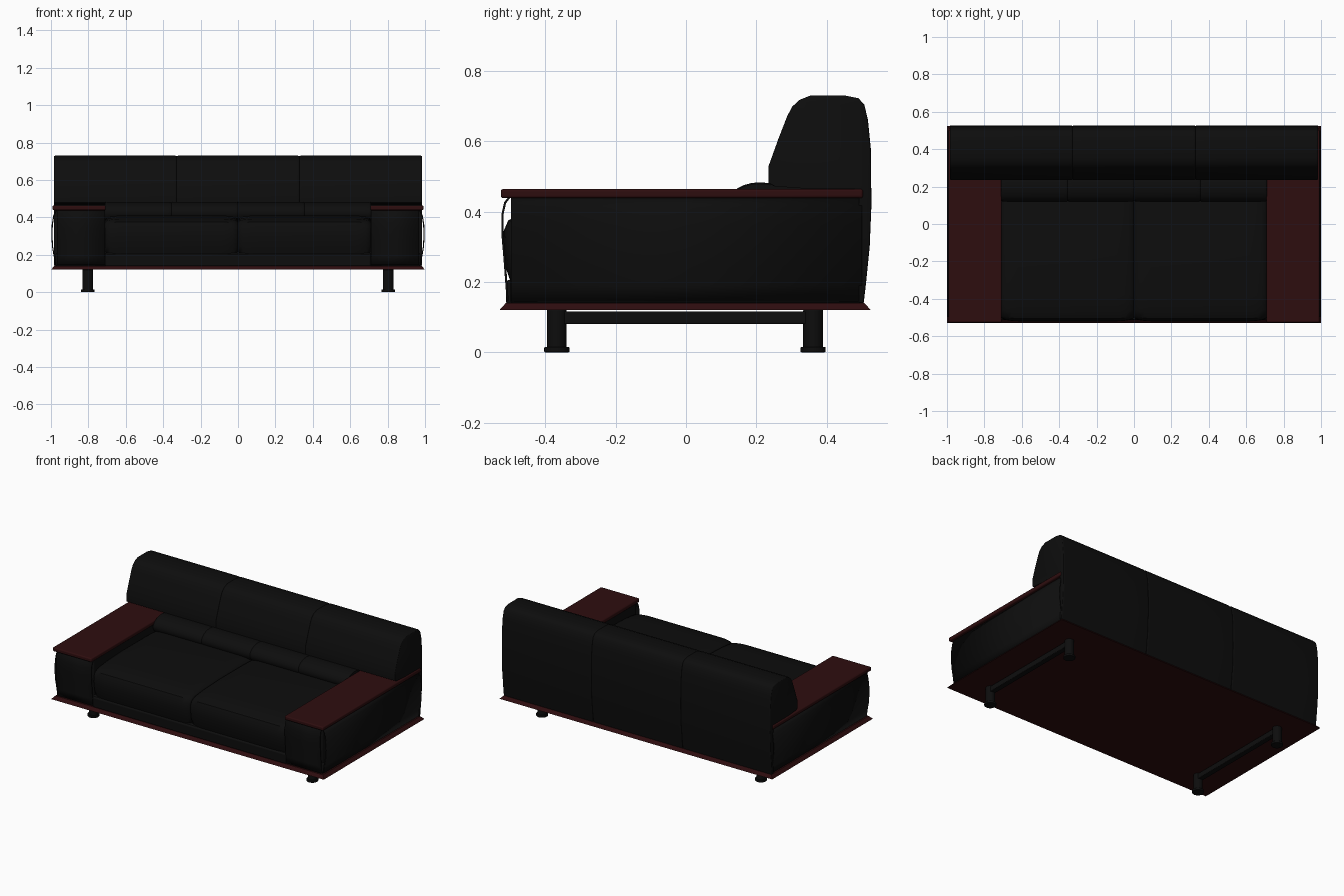
import bpy, bmesh, math
from mathutils import Vector

if "Cube" in bpy.data.objects:
    bpy.data.objects.remove(bpy.data.objects["Cube"])


def material(name, rgb):
    m = bpy.data.materials.new(name)
    m.diffuse_color = (*rgb, 1)
    m.use_nodes = True
    m.node_tree.nodes["Principled BSDF"].inputs["Base Color"].default_value = m.diffuse_color
    return m


BLACK = material("black leather", (0.004, 0.004, 0.004))
RED = material("dark red wood", (0.027, 0.004, 0.0045))


def finish(name, bm, mat, bevel=0.0, thick=0.0):
    bmesh.ops.recalc_face_normals(bm, faces=bm.faces)
    me = bpy.data.meshes.new(name)
    bm.to_mesh(me)
    bm.free()
    ob = bpy.data.objects.new(name, me)
    bpy.context.collection.objects.link(ob)
    me.materials.append(mat)
    if thick:
        mod = ob.modifiers.new("thickness", 'SOLIDIFY')
        mod.thickness, mod.offset = thick, 0
    if bevel:
        mod = ob.modifiers.new("bevel", 'BEVEL')
        mod.width, mod.segments, mod.limit_method = bevel, 3, 'ANGLE'
    bpy.ops.object.select_all(action='DESELECT')
    ob.select_set(True)
    bpy.context.view_layer.objects.active = ob
    bpy.ops.object.shade_smooth_by_angle(angle=math.radians(40))
    return ob


def box(name, x, y, z, mat, bevel=0.0, top_inset=0.0):
    bm = bmesh.new()
    bmesh.ops.create_cube(bm, size=1)
    for v in bm.verts:
        i = top_inset if v.co.z > 0 else 0
        v.co = [(a[0] + k) if c < 0 else (a[1] - k)
                for c, a, k in zip(v.co, (x, y, z), (i, i, 0))]
    return finish(name, bm, mat, bevel)


def pillow(name, profile, x0, x1, puff, rim, mat):
    """Loft a closed y-z profile along x, drawn in by puff over a rim at each end."""
    lo = [min(p[i] for p in profile) for i in (0, 1)]
    hi = [max(p[i] for p in profile) for i in (0, 1)]
    mid = [(a + b) / 2 for a, b in zip(lo, hi)]
    ends = [(rim * (1 - math.cos(a)), puff * (1 - math.sin(a)))
            for a in (math.radians(d) for d in (0, 22, 45, 68, 90))]
    stations = [(x0 + d, i) for d, i in ends] + [(x1 - d, i) for d, i in reversed(ends)]
    bm = bmesh.new()
    rings = []
    for x, inset in stations:
        s = [1 - 2 * inset / (h - l) for l, h in zip(lo, hi)]
        rings.append([bm.verts.new((x, mid[0] + (p[0] - mid[0]) * s[0],
                                    mid[1] + (p[1] - mid[1]) * s[1])) for p in profile])
    n = len(profile)
    for a, b in zip(rings, rings[1:]):
        for i in range(n):
            bm.faces.new((a[i], a[(i + 1) % n], b[(i + 1) % n], b[i]))
    bm.faces.new(rings[0])
    bm.faces.new(rings[-1])
    return finish(name, bm, mat)


def sheet(name, curve, start, end, along_x):
    """Thin bulged leather panel: curve gives (depth, z), swept from start to end."""
    bm = bmesh.new()
    rows = [[bm.verts.new((s, d, z) if along_x else (d, s, z)) for s in (start, end)]
            for d, z in curve]
    for a, b in zip(rows, rows[1:]):
        bm.faces.new((a[0], a[1], b[1], b[0]))
    return finish(name, bm, BLACK, thick=0.006)


def cylinder(name, x, y, z0, z1, r):
    bm = bmesh.new()
    bmesh.ops.create_cone(bm, cap_ends=True, segments=24, radius1=r, radius2=r, depth=z1 - z0)
    bmesh.ops.translate(bm, verts=bm.verts, vec=Vector((x, y, (z0 + z1) / 2)))
    return finish(name, bm, BLACK, bevel=0.003)


# Base board with sloped edge, and the upholstered frame above it
box("base_board", (-1, 1), (-0.53, 0.525), (0.12, 0.14), RED, top_inset=0.018)
box("seat_frame", (-0.975, 0.975), (-0.5, 0.5), (0.138, 0.21), BLACK, bevel=0.01)
box("front_apron", (-0.71, 0.71), (-0.512, -0.48), (0.138, 0.205), BLACK, bevel=0.008)

# Legs, feet, stretchers, arms (both sides)
for side, sx in (("left", -1), ("right", 1)):
    for end, y in (("front", -0.367), ("back", 0.361)):
        cylinder(f"{side}_{end}_leg", sx * 0.803, y, 0, 0.121, 0.028)
        cylinder(f"{side}_{end}_foot", sx * 0.803, y, 0, 0.015, 0.036)
    box(f"{side}_stretcher", sorted((sx * 0.785, sx * 0.821)), (-0.36, 0.35),
        (0.08, 0.116), BLACK, bevel=0.004)

    box(f"{side}_arm", sorted((sx * 0.71, sx * 0.968)), (-0.497, 0.5), (0.15, 0.445),
        BLACK, bevel=0.008)
    sheet(f"{side}_arm_side_panel",
          [(sx * d, z) for d, z in ((0.975, 0.145), (0.982, 0.19), (0.991, 0.24), (0.995, 0.3),
                                    (0.993, 0.36), (0.985, 0.41), (0.968, 0.443))],
          -0.497, 0.5, False)
    sheet(f"{side}_arm_front_panel",
          [(-0.507, 0.145), (-0.51, 0.19), (-0.516, 0.27), (-0.522, 0.34),
           (-0.522, 0.39), (-0.514, 0.425), (-0.5, 0.443)],
          sx * 0.71, sx * 0.968, True)
    box(f"{side}_arm_top", sorted((sx * 0.708, sx * 0.992)), (-0.526, 0.503),
        (0.438, 0.464), RED, bevel=0.007)

# Two seat cushions with crowned tops
seat = [(-0.497, 0.195), (-0.512, 0.24), (-0.52, 0.3), (-0.518, 0.345), (-0.505, 0.375),
        (-0.47, 0.392), (-0.38, 0.402), (-0.2, 0.41), (0.05, 0.41), (0.25, 0.4), (0.25, 0.195)]
for side, x0, x1 in (("left", -0.71, 0), ("right", 0, 0.71)):
    pillow(f"{side}_seat_cushion", seat, x0, x1, 0.022, 0.09, BLACK)

# Lumbar roll in four stitched sections
roll = [(0.21 + 0.09 * math.cos(a), 0.425 + 0.058 * math.sin(a))
        for a in (math.tau * i / 24 for i in range(24))]
for i in range(4):
    pillow(f"lumbar_roll_{i + 1}", roll, -0.71 + i * 0.355, -0.355 + i * 0.355,
           0.004, 0.02, BLACK)

# Backrest in three sections: hooked cushion above the arms, panel down the rear
back = [(0.235, 0.48), (0.235, 0.53), (0.262, 0.605), (0.288, 0.672), (0.302, 0.698),
        (0.322, 0.717), (0.355, 0.73), (0.45, 0.73), (0.49, 0.722), (0.507, 0.703),
        (0.517, 0.66), (0.525, 0.58), (0.527, 0.42), (0.522, 0.3), (0.512, 0.2),
        (0.505, 0.14), (0.495, 0.14), (0.495, 0.465), (0.33, 0.466), (0.25, 0.472)]
cuts = (-0.985, -0.328, 0.328, 0.985)
for i, (x0, x1) in enumerate(zip(cuts, cuts[1:])):
    pillow(f"backrest_{i + 1}", back, x0, x1, 0.004, 0.012, BLACK)
# Inner back support behind the seat
box("back_support", (-0.712, 0.712), (0.24, 0.497), (0.2, 0.48), BLACK)
